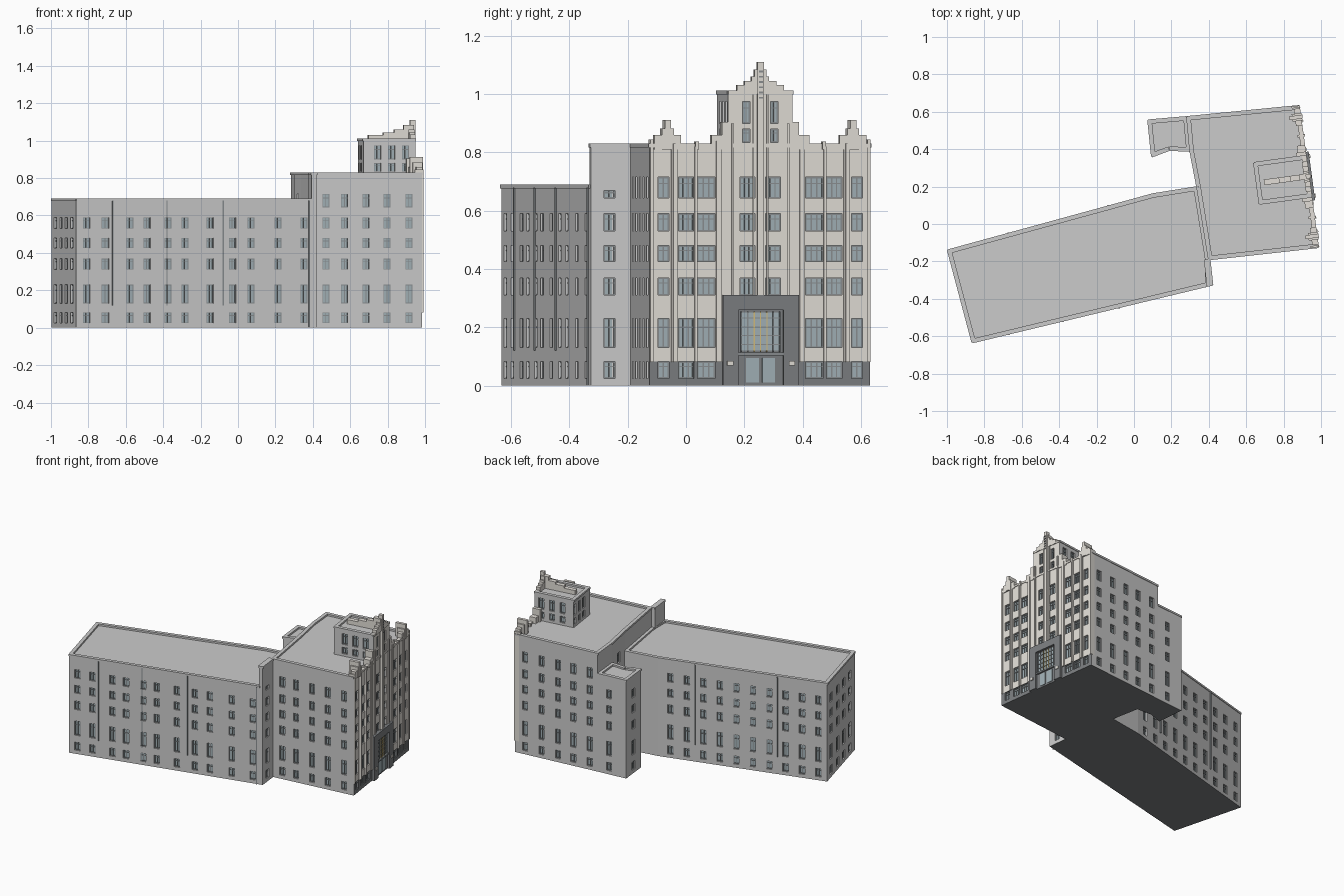
import bpy, bmesh
from mathutils import Vector

if "Cube" in bpy.data.objects:
    bpy.data.objects.remove(bpy.data.objects["Cube"])

COLORS = {
    "wall": (0.70, 0.70, 0.67), "cream": (0.76, 0.73, 0.68), "roof": (0.56, 0.58, 0.57),
    "dark": (0.20, 0.21, 0.22), "glass": (0.36, 0.44, 0.47), "frame": (0.25, 0.27, 0.28),
    "gold": (0.65, 0.50, 0.20),
}
NAMES = list(COLORS)
MATS = []
for name, c in COLORS.items():
    m = bpy.data.materials.new(name)
    m.diffuse_color = (*c, 1)
    m.use_nodes = True
    m.node_tree.nodes["Principled BSDF"].inputs["Base Color"].default_value = m.diffuse_color
    MATS.append(m)


def finish(bm, name):
    me = bpy.data.meshes.new(name)
    bm.to_mesh(me)
    bm.free()
    for m in MATS:
        me.materials.append(m)
    ob = bpy.data.objects.new(name, me)
    bpy.context.collection.objects.link(ob)


def frame(p, q):
    """Point on a wall p-q from its main world coordinate, height and outward depth."""
    p, q = Vector(p), Vector(q)
    e = q - p
    a = 0 if abs(e.x) > abs(e.y) else 1
    n = Vector((e.y, -e.x)).normalized()

    def at(c, z, d=0.0):
        v = p + e * ((c - p[a]) / e[a]) + n * d
        return (v.x, v.y, z)
    return at, p[a], q[a]


def face(bm, pts, mat):
    f = bm.faces.new([bm.verts.new(v) for v in pts])
    f.material_index = NAMES.index(mat)
    return f


def box(bm, at, c0, c1, z0, z1, d0, d1, mat):
    v = [bm.verts.new(at(c, z, d)) for d in (d0, d1) for z in (z0, z1) for c in (c0, c1)]
    fs = [bm.faces.new([v[i] for i in k]) for k in
          ((0, 1, 3, 2), (4, 5, 7, 6), (0, 1, 5, 4), (2, 3, 7, 6), (0, 2, 6, 4), (1, 3, 7, 5))]
    for f in fs:
        f.material_index = NAMES.index(mat)
    bmesh.ops.recalc_face_normals(bm, faces=fs)


def wall(bm, p, q, z0, z1, groups=(), mat="wall", base=0, depth=0.012):
    """Wall with recessed windows; groups = [(column spans, row spans)]."""
    at, s, e = frame(p, q)
    cells = [(c, r) for cols, rows in groups for c in cols for r in rows]
    cs = sorted({s, e, *[x for c, _ in cells for x in c]}, reverse=s > e)
    zs = sorted({z0, z1, *[z for _, r in cells for z in r], *([base] if base else [])})
    for a, b in zip(cs, cs[1:]):
        for lo, hi in zip(zs, zs[1:]):
            x, z = (a + b) / 2, (lo + hi) / 2
            ring = [(a, lo), (b, lo), (b, hi), (a, hi)]
            m = "dark" if z < base else mat
            hit = any(c[0] < x < c[1] and r[0] < z < r[1] for c, r in cells)
            face(bm, [at(*k, -depth if hit else 0) for k in ring], "glass" if hit else m)
            if hit:
                for i in range(4):
                    k, l = ring[i], ring[(i + 1) % 4]
                    face(bm, [at(*k), at(*l), at(*l, -depth), at(*k, -depth)], m)
    # glazing bars
    for (a, b), (lo, hi) in cells:
        n = 3 if b - a > 0.045 else 2
        for i in range(n + 1):
            x = a + 0.002 + (b - a - 0.004) * i / n
            box(bm, at, x - 0.002, x + 0.002, lo, hi, -depth, -depth + 0.005, "frame")
        for z in (lo + 0.002, lo + (hi - lo) * 0.7, hi - 0.002):
            box(bm, at, a, b, z - 0.002, z + 0.002, -depth, -depth + 0.005, "frame")


def block(name, poly, z0, z1, specs):
    """Walled block with sunk flat roof and coping; specs maps edge index to wall options."""
    bm = bmesh.new()
    for i, p in enumerate(poly):
        q = poly[(i + 1) % len(poly)]
        spec = specs.get(i, {})
        wall(bm, p, q, z0, z1 - 0.01, **spec)
        at, s, e = frame(p, q)
        box(bm, at, s, e, z1 - 0.013, z1, -0.02, 0.004, spec.get("mat", "wall"))
    face(bm, [(*p, z1 - 0.012) for p in poly], "roof")
    face(bm, [(*p, z0) for p in reversed(poly)], "dark")
    finish(bm, name)


def spans(centres, w=0.038):
    return [(c - w / 2, c + w / 2) for c in centres]


ROWS = [(0.025, 0.082), (0.13, 0.23), (0.31, 0.37), (0.425, 0.48), (0.53, 0.59)]
TALL = ROWS + [(0.643, 0.715)]
YC = 0.255                                    # facade axis
A, B = (0.985, -0.125), (0.882, 0.632)        # facade ends

# long rear wing
wing = [(-0.996, -0.14), (-0.865, -0.634), (0.40, -0.33), (0.40, -0.19), (0.337, 0.198), (0.10, 0.16)]
front_cols = (-0.81, -0.71, -0.577, -0.487, -0.374, -0.283, -0.15, -0.03, 0.07, 0.214, 0.353)
block("long_wing", wing, 0, 0.69, {
    0: dict(groups=[(spans((-0.21, -0.325, -0.435, -0.545), 0.045), ROWS)]),
    1: dict(groups=[(spans(front_cols), ROWS)]),
    5: dict(groups=[(spans([-0.94 + 0.107 * i for i in range(10)]), ROWS)])})

# small back wing
block("back_wing", [(0.075, 0.555), (0.095, 0.36), (0.19, 0.395), (0.30, 0.39), (0.283, 0.573)], 0, 0.69, {
    0: dict(groups=[(spans([0.46]), ROWS)]), 4: dict(groups=[(spans([0.2]), ROWS)])})

# fire wall between long wing and main block
block("fire_wall", [(0.393, -0.331), (0.42, -0.326), (0.405, -0.19), (0.378, -0.195)], 0, 0.83, {
    1: dict(groups=[(spans([-0.262]), ROWS + [(0.643, 0.67)])])})

# main block with street facade
side = [(-0.096, -0.058), (-0.026, 0.027), (0.039, 0.10)]
side += [(2 * YC - b, 2 * YC - a) for a, b in side]
centre = [(0.185, 0.237), (0.273, 0.325)]
main = [(0.40, -0.19), A, B, (0.283, 0.573), (0.30, 0.39), (0.337, 0.198)]
block("main_block", main, 0, 0.83, {
    0: dict(groups=[(spans((0.47, 0.57, 0.685, 0.797, 0.914)), TALL)]),
    1: dict(groups=[(side, TALL), (centre, TALL[2:])], mat="cream", base=0.083),
    2: dict(groups=[(spans((0.81, 0.69, 0.57, 0.46, 0.34)), TALL)]),
    4: dict(groups=[(spans([0.29]), TALL)])})

# roof tower, square to the facade
at, _, _ = frame(A, B)
tower = [at(c, 0, d)[:2] for c, d in ((0.145, -0.28), (0.145, 0), (0.365, 0), (0.365, -0.28))]
TR = [(0.835, 0.88), (0.90, 0.975)]
block("roof_tower", tower, 0.81, 1.012, {
    0: dict(groups=[(spans((0.745, 0.82, 0.895)), TR)]),
    1: dict(groups=[(spans((0.207, 0.303), 0.026), TR)], mat="cream"),
    2: dict(groups=[(spans((0.72, 0.795, 0.87)), TR)]),
    3: dict(groups=[(spans((0.19, 0.25, 0.31), 0.03), TR)])})

# stepped crown and ridge on the tower
bm = bmesh.new()
for hw, top in ((0.08, 1.032), (0.055, 1.045), (0.03, 1.06), (0.02, 1.085)):
    box(bm, at, YC - hw, YC + hw, 1.0, top, -0.025, 0.005, "cream")
for back, top in ((-0.24, 1.03), (-0.16, 1.045), (-0.10, 1.06), (-0.05, 1.085)):
    box(bm, at, YC - 0.015, YC + 0.015, 1.0, top, back, 0, "cream")
box(bm, at, YC - 0.011, YC + 0.011, 0.31, 1.11, -0.015, 0.013, "cream")
for i in range(6):
    z = 0.985 + 0.018 * i
    box(bm, at, YC - 0.007, YC + 0.007, z, z + 0.006, 0, 0.016, "frame")
finish(bm, "stepped_crown")

# mirrored facade piers, shoulders and corner pinnacles: (near, far, bottom, top, back, out)
PIECES = [
    (0.108, 0.132, 0.81, 0.905, -0.05, 0.004), (0.13, 0.168, 0.81, 0.86, -0.04, 0.004),
    (0.272, 0.364, 0.81, 0.86, -0.03, 0.004), (0.298, 0.338, 0.81, 0.882, -0.045, 0.008),
    (0.308, 0.328, 0.81, 0.912, -0.06, 0.011), (0.212, 0.224, 0.81, 0.838, -0.03, 0.011),
    (0.368, 0.378, 0.08, 0.845, -0.04, 0.006), (0.286, 0.306, 0.08, 0.83, 0, 0.008),
    (0.292, 0.300, 0.08, 0.83, 0, 0.012), (0.217, 0.226, 0.08, 0.82, 0, 0.011),
    (0.135, 0.152, 0.08, 0.84, 0, 0.008), (0.091, 0.099, 0.31, 0.90, 0, 0.008),
    (0.022, 0.027, 0.31, 1.0, 0, 0.006), 
]
bm = bmesh.new()
for s in (-1, 1):
    for a, b, z0, z1, d0, d1 in PIECES:
        box(bm, at, *sorted((YC + s * a, YC + s * b)), z0, z1, d0, d1, "cream")
finish(bm, "facade_piers")

# entrance portal with doors, grille and lamps
bm = bmesh.new()
for s in (-1, 1):
    box(bm, at, *sorted((YC + s * 0.078, YC + s * 0.13)), 0, 0.31, -0.01, 0.018, "dark")
    box(bm, at, *sorted((YC + s * 0.096, YC + s * 0.116)), 0.068, 0.085, 0.01, 0.024, "cream")
    box(bm, at, *sorted((YC + s * 0.006, YC + s * 0.05)), 0.01, 0.095, 0, 0.006, "glass")
box(bm, at, YC - 0.13, YC + 0.13, 0.26, 0.31, -0.01, 0.018, "dark")
box(bm, at, YC - 0.08, YC + 0.08, 0, 0.26, -0.01, 0.002, "dark")
box(bm, at, YC - 0.068, YC + 0.068, 0.12, 0.25, 0, 0.004, "glass")
box(bm, at, YC - 0.08, YC + 0.08, 0.103, 0.113, 0, 0.014, "frame")
for i in range(7):
    y = YC - 0.066 + 0.022 * i
    box(bm, at, y - 0.002, y + 0.002, 0.115, 0.255, 0, 0.009, "gold" if 1 < i < 5 else "frame")
for z in (0.14, 0.17, 0.20, 0.23):
    box(bm, at, YC - 0.07, YC + 0.07, z, z + 0.003, 0, 0.008, "frame")
finish(bm, "entrance_portal")

# rain pipes on the long wing
bm = bmesh.new()
at, _, _ = frame(wing[1], wing[2])
for x, z0 in ((-0.67, 0.12), (-0.38, 0.12), (-0.08, 0.12), (0.38, 0.0)):
    box(bm, at, x - 0.003, x + 0.003, z0, 0.68, 0, 0.006, "frame")
at, _, _ = frame(wing[5], wing[0])
for x in (-0.672, -0.137):
    box(bm, at, x - 0.003, x + 0.003, 0.12, 0.68, 0, 0.006, "frame")
finish(bm, "rain_pipes")
